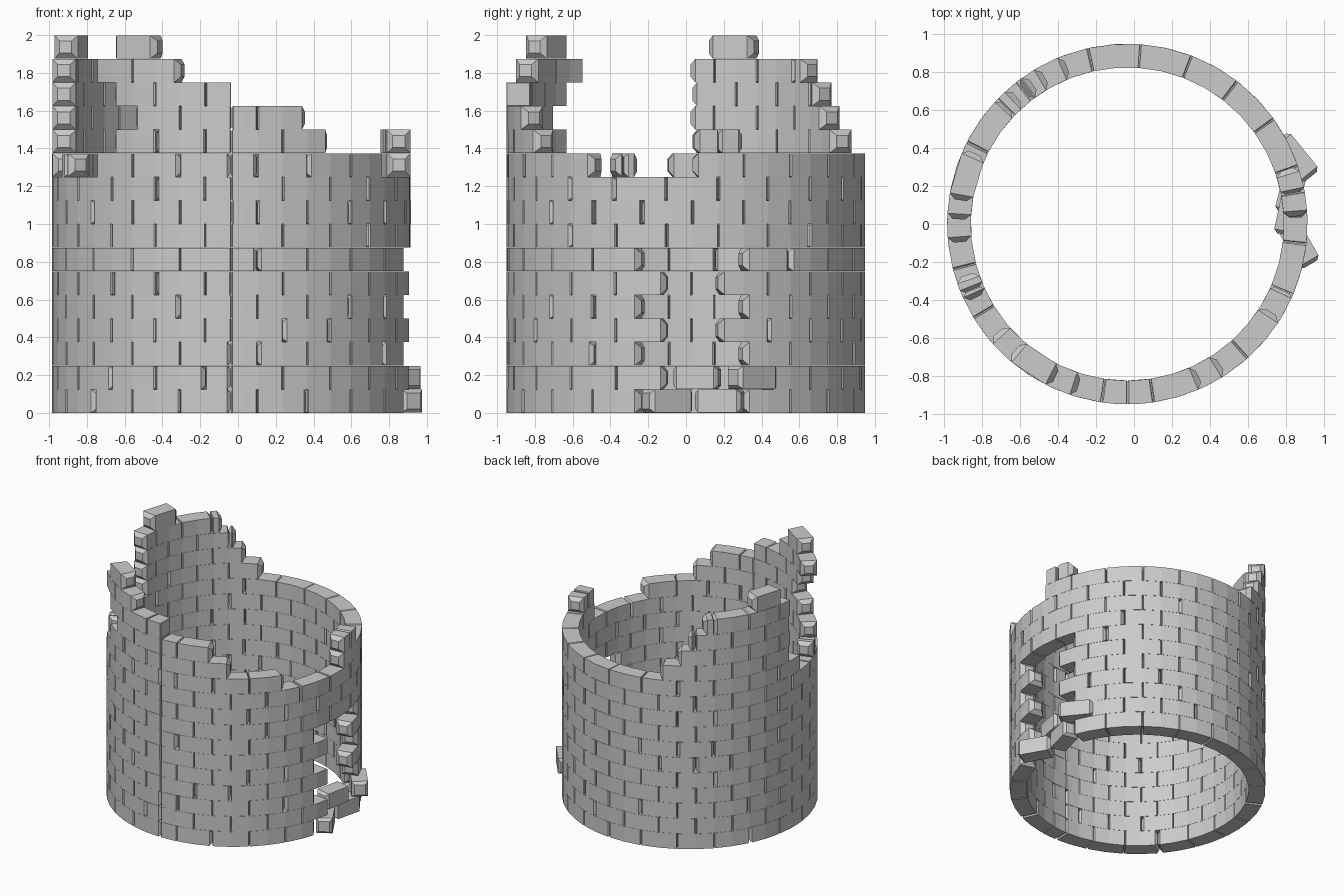
import bpy, bmesh, math, random
from mathutils import Matrix, Vector

if "Cube" in bpy.data.objects:
    bpy.data.objects.remove(bpy.data.objects["Cube"])

random.seed(4)
CX, R_OUT, R_IN, H = -0.035, 0.95, 0.825, 0.125
STEP = 360 / 21.5          # one brick; each course closes with a half brick


def section(bm, ang, z0, z1, inset):
    # Radial cross-section of a brick, shrunk by inset at chamfered ends
    a = math.radians(ang)
    c, s = math.cos(a), math.sin(a)
    pts = ((R_IN + inset, z0 + inset), (R_OUT - inset, z0 + inset),
           (R_OUT - inset, z1 - inset), (R_IN + inset, z1 - inset))
    return [bm.verts.new((CX + r * c, r * s, z)) for r, z in pts]


def arc_brick(bm, a0, a1, mid, row, c0, c1):
    # Closed brick bent once in the middle, with chamfered ends
    z0, z1 = row * H, (row + 1) * H - 0.001
    d0, d1 = (math.degrees(c / R_OUT) for c in (c0, c1))
    stops = [(a0 + 0.12, c0), (a0 + 0.12 + d0, 0)]
    if mid and a0 + 3 < mid < a1 - 3:
        stops.append((mid, 0))
    stops += [(a1 - 0.12 - d1, 0), (a1 - 0.12, c1)]
    rings = [section(bm, a, z0, z1, i) for a, i in stops]
    for p, q in zip(rings, rings[1:]):
        for i in range(4):
            j = (i + 1) % 4
            bm.faces.new((p[i], p[j], q[j], q[i]))
    bm.faces.new(rings[0][::-1])
    bm.faces.new(rings[-1])


def finish(bm, name):
    bmesh.ops.recalc_face_normals(bm, faces=bm.faces)
    me = bpy.data.meshes.new(name)
    bm.to_mesh(me)
    bm.free()
    ob = bpy.data.objects.new(name, me)
    bpy.context.collection.objects.link(ob)
    return ob


def course(row, spans):
    # One ring of bricks, kept only inside the given angular spans
    half = STEP / 2
    edges = [-90]
    edges += [-90 + (half if row % 2 == 0 else STEP) + STEP * k for k in range(21)]
    edges.append(270)
    whole = spans == [(-90, 270)]
    bm = bmesh.new()
    for e0, e1 in zip(edges, edges[1:]):
        for s0, s1 in spans:
            a0, a1 = max(e0, s0), min(e1, s1)
            if a1 - a0 < 2:
                continue
            ends = []
            for a, s in ((a0, s0), (a1, s1)):
                exposed = abs(a - s) < 1 and not whole and s not in (-90, 270)
                ends.append(0.03 if exposed else random.choice((0.003, 0.003, 0.005, 0.005, 0.008, 0.02)))
            arc_brick(bm, a0, a1, (e0 + e1) / 2, row, *ends)
    return finish(bm, f"brick_course_{row + 1:02d}")


# Courses with the doorway gap on the right side (toothed jambs)
for row in range(7):
    gap = (-14.7, 18.8) if row % 2 == 0 else (-6.3, 27.2 if row == 1 else 10.4)
    course(row, [(-90, gap[0]), (gap[1], 270)])

# Complete courses over the doorway
for row in range(7, 10):
    course(row, [(-90, 270)])

# Broken crown: front-left peak, left-back peak and stray bricks
course(10, [(-90, -31.4), (2.1, 186.3), (197.5, 206), (219.8, 270)])
course(11, [(-90, -56.5), (2.5, 19), (110.9, 177.9), (228, 270)])
course(12, [(-90, -64.9), (119.3, 178.5), (236.5, 270)])
course(13, [(124, 177.9), (228, 270)])
course(14, [(131, 178.5), (219.8, 253.3)])
bm = bmesh.new()
arc_brick(bm, 155, 172, None, 15, 0.03, 0.03)
arc_brick(bm, 228.2, 244.9, None, 15, 0.03, 0.03)
finish(bm, "top_bricks")


def loose_brick(name, x, y, row, turn, length=0.26):
    bm = bmesh.new()
    bmesh.ops.create_cube(bm, size=1, matrix=Matrix.Diagonal((length, 0.122, H - 0.002, 1)))
    # Chamfer both ends
    ends = [e for e in bm.edges if abs(e.verts[0].co.x - e.verts[1].co.x) < 0.01]
    bmesh.ops.bevel(bm, geom=ends, offset=0.02, segments=1, affect='EDGES')
    ob = finish(bm, name)
    ob.location = Vector((x, y, (row + 0.5) * H))
    ob.rotation_euler.z = math.radians(turn)


# Displaced bricks at the foot of the doorway
loose_brick("loose_brick_1", 0.865, -0.10, 0, 120)
loose_brick("loose_brick_2", 0.83, 0.18, 0, 76, 0.25)
loose_brick("loose_brick_3", 0.85, 0.35, 1, 129)
loose_brick("loose_brick_4", 0.82, 0.06, 1, 78, 0.24)
